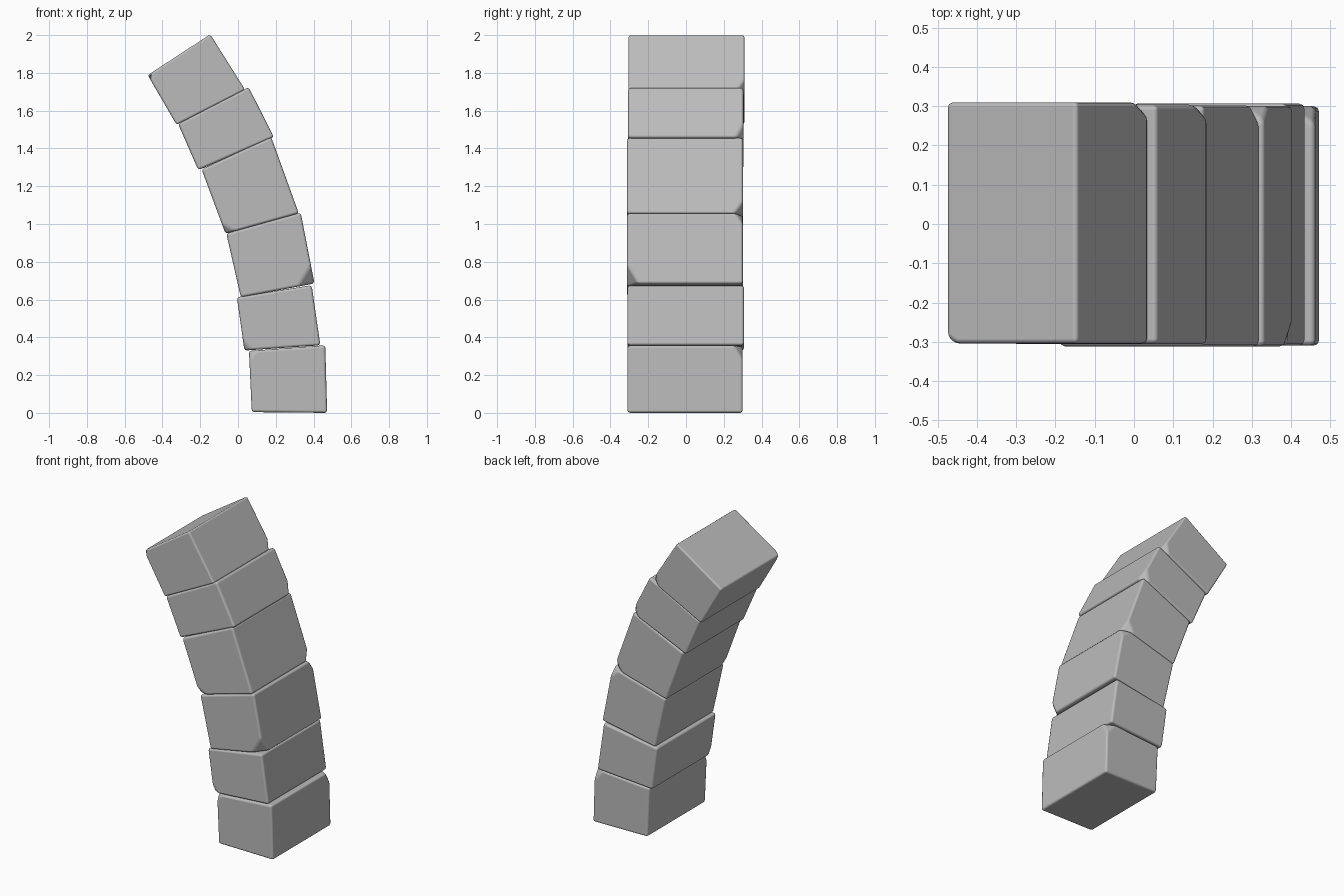
import bpy
import bmesh
import math
from mathutils import Vector

if "Cube" in bpy.data.objects:
    bpy.data.objects.remove(bpy.data.objects["Cube"], do_unlink=True)

stone = bpy.data.materials.new("grey stone")
stone.use_nodes = True
GREY = (0.5, 0.5, 0.5, 1)
stone.diffuse_color = GREY
stone.node_tree.nodes["Principled BSDF"].inputs["Base Color"].default_value = GREY


def block(name, profile, front, back, chips=()):
    """Stone block: profile runs bottom right side, up, and back down the other.
    Chips are (profile corner, 0 front / 1 back, size)."""
    bm = bmesh.new()
    rings = [[bm.verts.new((x, y, z)) for x, z in profile] for y in (front, back)]
    bm.faces.new(rings[0])
    bm.faces.new(rings[1][::-1])
    for i in range(4):
        j = (i + 1) % 4
        bm.faces.new((rings[0][j], rings[0][i], rings[1][i], rings[1][j]))
    bmesh.ops.recalc_face_normals(bm, faces=bm.faces[:])

    # Break off the worn corners
    centre = sum((v.co for v in bm.verts), Vector()) / 8
    worn = [(rings[side][corner].co.copy(), size) for corner, side, size in chips]
    for point, size in worn:
        inward = (centre - point).normalized()
        cut = bmesh.ops.bisect_plane(
            bm, geom=bm.verts[:] + bm.edges[:] + bm.faces[:],
            plane_co=point + inward * size, plane_no=-inward, clear_outer=True)
        edges = [e for e in cut["geom_cut"] if isinstance(e, bmesh.types.BMEdge)]
        bmesh.ops.holes_fill(bm, edges=edges)
    bmesh.ops.recalc_face_normals(bm, faces=bm.faces[:])

    mesh = bpy.data.meshes.new(name)
    bm.to_mesh(mesh)
    bm.free()
    mesh.materials.append(stone)
    obj = bpy.data.objects.new(name, mesh)
    bpy.context.collection.objects.link(obj)

    # Softly rounded edges
    bevel = obj.modifiers.new("rounded edges", "BEVEL")
    bevel.width = 0.014
    bevel.segments = 2
    bevel.limit_method = "ANGLE"
    bevel.angle_limit = math.radians(20)
    bevel.harden_normals = True
    mesh.shade_smooth()
    return obj


# Corners: 0 lower -x, 1 lower +x, 2 upper +x, 3 upper -x
block("base_block", [(.073, .004), (.472, 0), (.462, .358), (.058, .328)],
      -.31, .3, [(2, 1, .035), (3, 0, .02)])
block("second_block", [(.034, .33), (.436, .358), (.39, .676), (-.006, .612)],
      -.31, .307, [(0, 0, .02)])
block("third_block", [(.015, .612), (.405, .685), (.332, 1.06), (-.062, .95)],
      -.312, .301, [(1, 0, .045), (2, 1, .03)])
block("fourth_block", [(-.066, .948), (.322, 1.056), (.176, 1.46), (-.193, 1.29)],
      -.312, .302, [(1, 1, .035), (0, 0, .025)])
block("fifth_block", [(-.21, 1.285), (.19, 1.46), (.056, 1.725), (-.317, 1.53)],
      -.306, .304, [(1, 1, .03)])
block("top_block", [(-.325, 1.525), (.038, 1.71), (-.147, 2.004), (-.478, 1.788)],
      -.304, .31, [(1, 1, .03), (3, 0, .015)])
